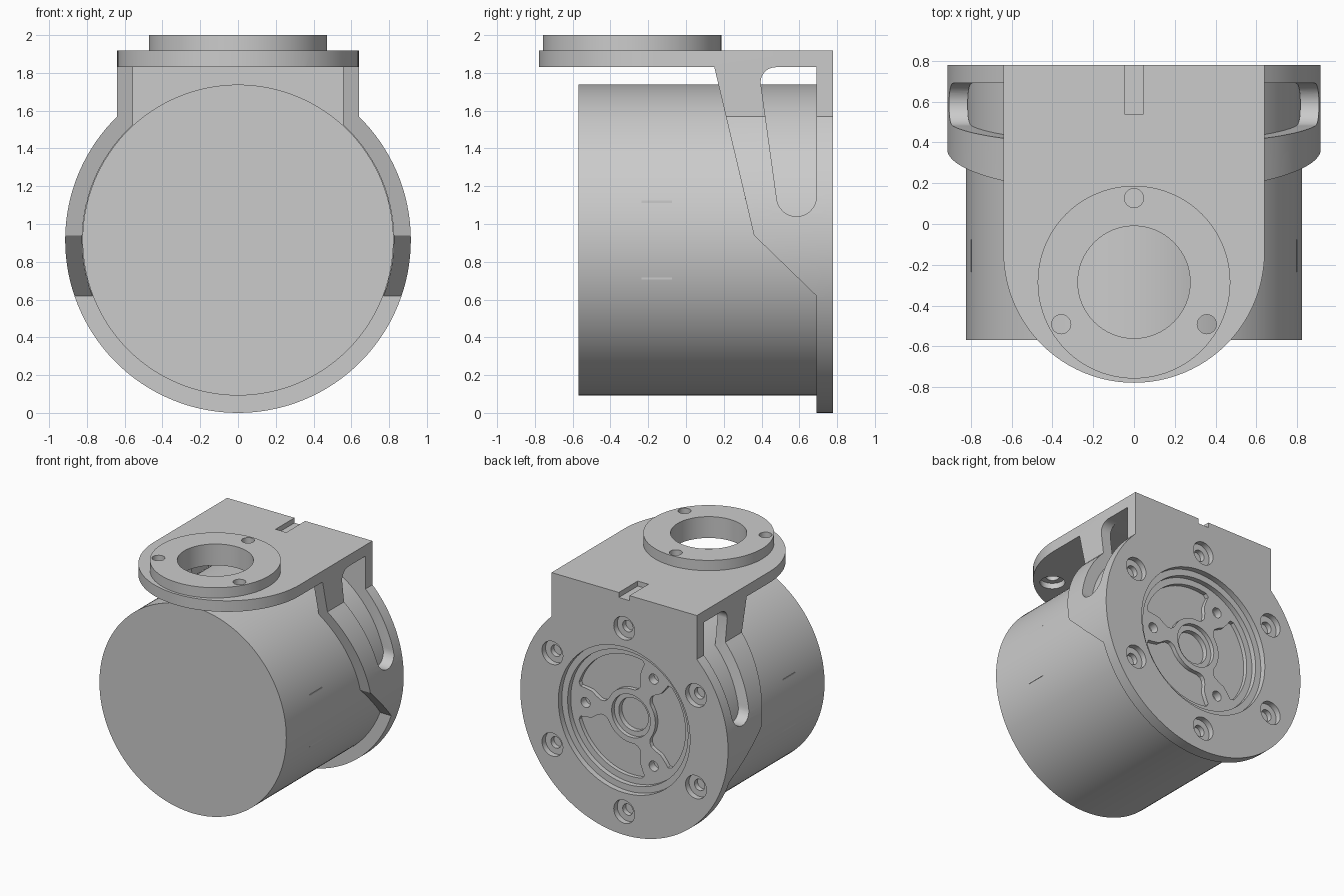
import bpy, bmesh
from math import cos, sin, radians, degrees, acos

cube = bpy.data.objects.get("Cube")
if cube:
    bpy.data.objects.remove(cube, do_unlink=True)

grey = bpy.data.materials.new("machined_grey")
grey.use_nodes = True
COLOUR = (0.6, 0.6, 0.6, 1)
grey.diffuse_color = COLOUR
grey.node_tree.nodes["Principled BSDF"].inputs["Base Color"].default_value = COLOUR

CZ = 0.915          # height of the housing axis
BACK, SEAT = 0.778, 0.69   # rear face and front face of the flange
UNDER, TOP = 1.83, 1.918   # mounting plate
RING_Y = -0.285


def arc(cx, cy, r, a0, a1, n=32):
    return [(cx + r * cos(radians(a0 + (a1 - a0) * i / n)),
             cy + r * sin(radians(a0 + (a1 - a0) * i / n))) for i in range(n + 1)]


def circle(cx, cy, r, n=64):
    return arc(cx, cy, r, 0, 360, n)[:-1]


def prism(name, outline, axis, start, end):
    """Extrude a flat outline along one axis."""
    place = {"x": lambda u, v: (start, u, v),
             "y": lambda u, v: (u, start, v),
             "z": lambda u, v: (u, v, start)}[axis]
    bm = bmesh.new()
    face = bm.faces.new([bm.verts.new(place(u, v)) for u, v in outline])
    out = bmesh.ops.extrude_face_region(bm, geom=[face])
    moved = [g for g in out["geom"] if isinstance(g, bmesh.types.BMVert)]
    step = [(end - start) * (axis == a) for a in "xyz"]
    bmesh.ops.translate(bm, verts=moved, vec=step)
    bmesh.ops.recalc_face_normals(bm, faces=bm.faces)
    mesh = bpy.data.meshes.new(name)
    bm.to_mesh(mesh)
    bm.free()
    mesh.materials.append(grey)
    obj = bpy.data.objects.new(name, mesh)
    bpy.context.collection.objects.link(obj)
    return obj


def cut(target, outline, axis, start, end):
    cutter = prism("cutter", outline, axis, start, end)
    cutter.hide_render = True
    mod = target.modifiers.new("cut", "BOOLEAN")
    mod.operation, mod.solver, mod.object = "DIFFERENCE", "EXACT", cutter
    bpy.context.view_layer.objects.active = target
    bpy.ops.object.modifier_apply(modifier=mod.name)
    bpy.data.objects.remove(cutter, do_unlink=True)


def section(r, half_width, top):
    """Round below, straight-sided above."""
    a = degrees(acos(half_width / r))
    return arc(0, CZ, r, 180 - a, 360 + a, 96) + [(half_width, top), (-half_width, top)]


def polar(r, deg, cy=0.0):
    return r * cos(radians(deg)), cy + r * sin(radians(deg))


# Bracket: flange, side walls and top plate carved from one section
bracket = prism("bracket", section(0.915, 0.64, TOP), "y", -0.9, BACK)
cut(bracket, [(-1, UNDER), (0.15, UNDER), (0.36, 0.94), (SEAT, 0.62), (SEAT, -0.2), (-1, -0.2)],
    "x", -1.2, 1.2)
cut(bracket, section(0.825, 0.555, UNDER), "y", -1, SEAT)
# Rounded front of the top plate
cut(bracket, [(-1, -0.138), (-1, -1), (1, -1), (1, -0.138)] + arc(0, -0.138, 0.64, 0, -180, 48),
    "z", 1.5, 2.2)
# Slots through both side walls
cut(bracket, [(SEAT, UNDER)] + arc(0.585, 1.145, 0.105, 0, -172, 24)
    + arc(0.475, 1.75, 0.08, 180, 90, 12), "x", -1.2, 1.2)
# Key notch at the rear of the top plate
cut(bracket, [(-0.047, 0.54), (0.047, 0.54), (0.047, 1), (-0.047, 1)], "z", TOP - 0.04, 2.1)
# Stepped bore and bolt holes in the flange
cut(bracket, circle(0, CZ, 0.53), "y", 0.6, 0.9)
cut(bracket, circle(0, CZ, 0.58), "y", BACK - 0.045, 0.9)
for k in range(6):
    x, z = polar(0.73, 30 + 60 * k, CZ)
    cut(bracket, circle(x, z, 0.045, 24), "y", 0.6, 0.9)
    cut(bracket, circle(x, z, 0.092, 32), "y", BACK - 0.045, 0.9)

# Mounting ring with its opening and screw holes
ring = prism("mounting_ring", circle(0, RING_Y, 0.472, 96), "z", TOP, 2.0)
for part in (bracket, ring):
    cut(part, circle(0, RING_Y, 0.275), "z", 1.75, 2.1)
    for k in range(3):
        x, y = polar(0.412, 90 + 120 * k, RING_Y)
        cut(part, circle(x, y, 0.047, 24), "z", 1.75, 2.1)
for k in range(3):
    x, y = polar(0.412, 90 + 120 * k, RING_Y)
    cut(bracket, circle(x, y, 0.09, 32), "z", 1.75, UNDER + 0.045)

# Cylindrical housing with a pocketed rear face
housing = prism("housing", circle(0, CZ, 0.823, 128), "y", -0.568, SEAT + 0.003)
cut(housing, circle(0, CZ, 0.17), "y", SEAT - 0.03, 0.8)
cut(housing, circle(0, CZ, 0.13), "y", SEAT - 0.07, 0.8)
for k in range(3):
    mid = 60 + 120 * k
    x, z = polar(0.4, 120 * k, CZ)
    cut(housing, circle(x, z, 0.04, 24), "y", SEAT - 0.06, 0.8)
    flank = [(0.46, 45), (0.42, 44), (0.36, 43), (0.31, 46), (0.27, 48), (0.24, 46), (0.22, 40)]
    pocket = (arc(0, CZ, 0.48, mid - 42, mid + 42, 24)
              + [polar(r, mid + a, CZ) for r, a in flank]
              + arc(0, CZ, 0.215, mid + 34, mid - 34, 12)
              + [polar(r, mid - a, CZ) for r, a in reversed(flank)])
    cut(housing, pocket, "y", SEAT - 0.03, 0.8)

# Slim flats on the housing sides, just breaking the surface
flats = []
for side, name in ((1, "left_flat"), (-1, "right_flat")):
    flats.append(prism(name, [(-0.235, 0.706), (-0.075, 0.706), (-0.075, 1.124), (-0.235, 1.124)],
                       "x", side * 0.79, side * 0.799))

# Smooth round surfaces, keep machined edges crisp
bpy.ops.object.select_all(action="DESELECT")
for obj in (bracket, ring, housing):
    obj.select_set(True)
bpy.context.view_layer.objects.active = bracket
bpy.ops.object.shade_smooth_by_angle(angle=radians(25))
